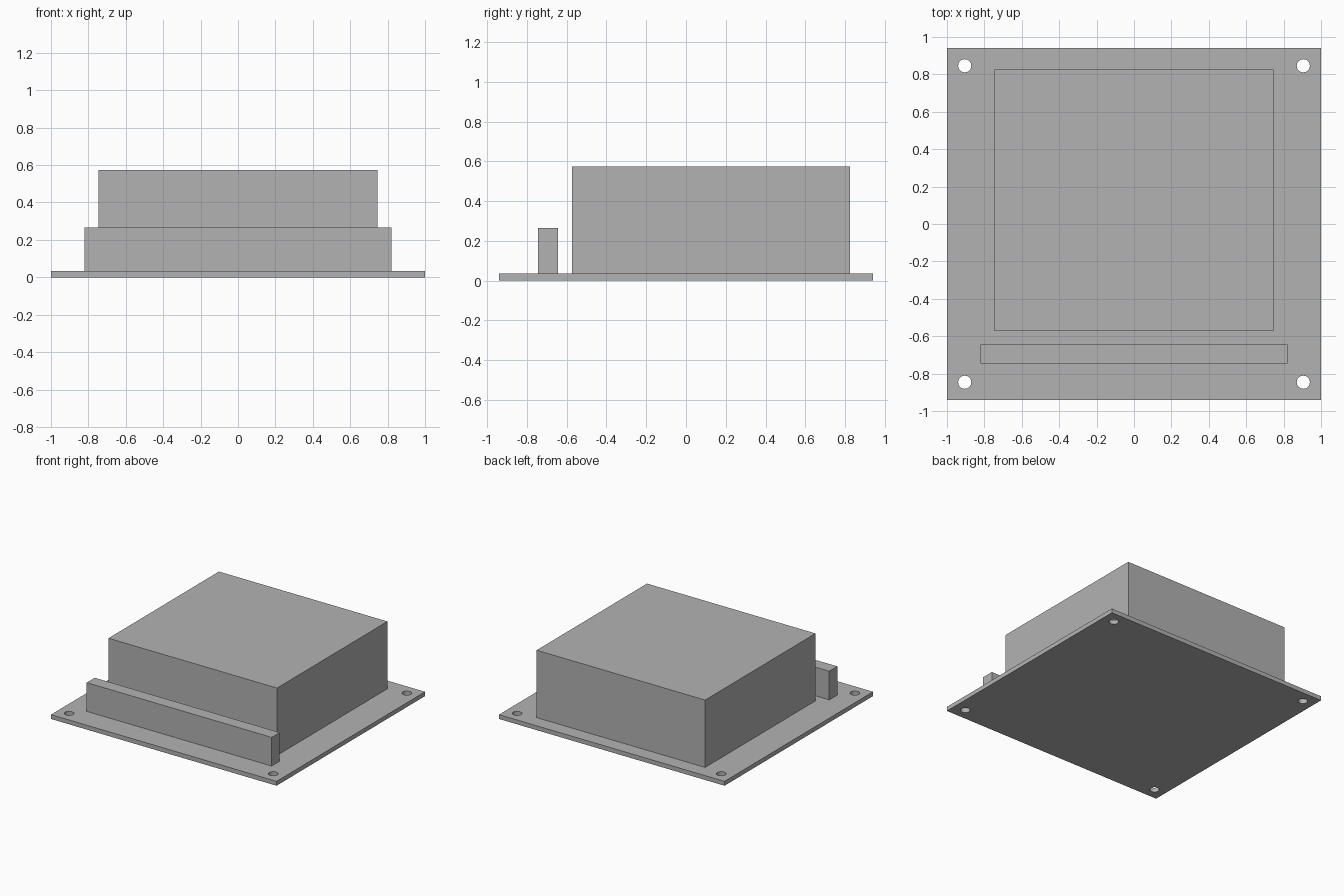
import bpy
import math

default_cube = bpy.data.objects.get("Cube")
if default_cube:
    bpy.data.objects.remove(default_cube, do_unlink=True)

# Single plain grey for every part
grey = bpy.data.materials.new("plain_grey")
grey.use_nodes = True
colour = (0.448, 0.448, 0.448, 1.0)
grey.diffuse_color = colour
grey.node_tree.nodes["Principled BSDF"].inputs["Base Color"].default_value = colour


def box(name, x, y, z):
    """Box spanning the given (low, high) ranges."""
    spans = (x, y, z)
    bpy.ops.mesh.primitive_cube_add(size=1, location=[(a + b) / 2 for a, b in spans])
    obj = bpy.context.object
    obj.name = name
    obj.scale = [b - a for a, b in spans]
    bpy.ops.object.transform_apply(location=False, rotation=False, scale=True)
    obj.data.materials.append(grey)
    return obj


PLATE_TOP = 0.035

# Base plate, tall module housing and front connector strip
plate = box("base_plate", (-1, 1), (-0.94, 0.94), (0, PLATE_TOP))
box("module_housing", (-0.747, 0.747), (-0.573, 0.825), (PLATE_TOP, 0.575))
box("connector_strip", (-0.82, 0.82), (-0.745, -0.643), (PLATE_TOP, 0.265))

# Mounting holes through the four corners of the plate
for sx in (-1, 1):
    for sy in (-1, 1):
        bpy.ops.mesh.primitive_cylinder_add(
            vertices=48, radius=0.035, depth=0.2, location=(sx * 0.905, sy * 0.846, 0))
        cutter = bpy.context.object
        cutter.name = "hole_cutter"
        cutter.hide_render = True
        cutter.data.materials.append(grey)
        cut = plate.modifiers.new("mounting_hole", "BOOLEAN")
        cut.operation = "DIFFERENCE"
        cut.solver = "EXACT"
        cut.object = cutter
        bpy.context.view_layer.objects.active = plate
        bpy.ops.object.modifier_apply(modifier=cut.name)
        bpy.data.objects.remove(cutter, do_unlink=True)

# Smooth hole walls, sharp plate edges
bpy.ops.object.select_all(action="DESELECT")
plate.select_set(True)
bpy.context.view_layer.objects.active = plate
bpy.ops.object.shade_smooth_by_angle(angle=math.radians(30))
